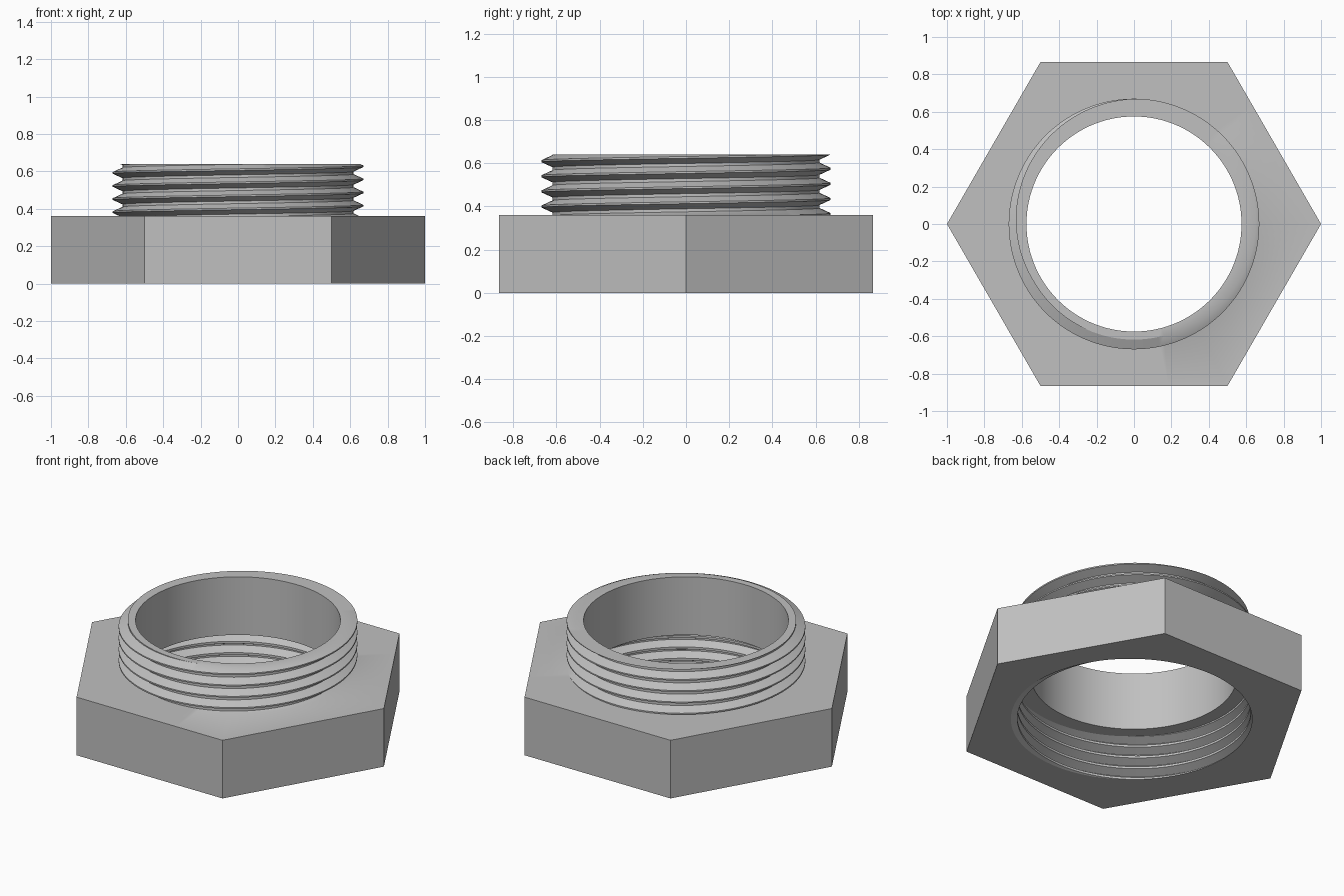
import bpy, bmesh, math

if "Cube" in bpy.data.objects:
    bpy.data.objects.remove(bpy.data.objects["Cube"], do_unlink=True)

COLUMNS = 120              # multiple of six, so the hexagon corners fall on columns
PITCH = 0.07
HEX_TOP, TOP, LEDGE = 0.36, 0.64, 0.28
BORE = 0.575
ANGLES = [2 * math.pi * i / COLUMNS for i in range(COLUMNS + 1)]


def circle(radius, z):
    return [(radius * math.cos(a), radius * math.sin(a), z) for a in ANGLES]


def hexagon(z):
    row = []
    for a in ANGLES:
        r = math.cos(math.pi / 6) / math.cos(a % (math.pi / 3) - math.pi / 6)
        row.append((r * math.cos(a), r * math.sin(a), z))
    return row


def thread(minor, major, low, high, crest_z):
    """Rows of a right-handed V thread, trimmed flat at both ends."""
    def radius(z, a):
        phase = ((z - crest_z) / PITCH - a / (2 * math.pi)) % 1
        away = min(phase, 1 - phase)              # 0 on the crest, 0.5 in the root
        t = min(max((away - 0.06) / 0.34, 0), 1)
        return major + (minor - major) * t

    rows = []
    first = math.floor((low - crest_z) / PITCH) - 2
    last = math.ceil((high - crest_z) / PITCH) + 2
    for turn in range(first, last):
        for step in (-0.06, 0.06, 0.40, 0.60):
            row = []
            for a in ANGLES:
                z = crest_z + (turn + step + a / (2 * math.pi)) * PITCH
                z = min(max(z, low), high)
                r = radius(z, a)
                row.append((r * math.cos(a), r * math.sin(a), z))
            rows.append(row)
    return rows


# One closed skin: hexagon, outer thread, bore, ledge, inner thread, underside
rows = [hexagon(0), hexagon(HEX_TOP)]
rows += thread(0.618, 0.67, HEX_TOP, TOP, 0.627)
rows += [circle(BORE, TOP), circle(BORE, LEDGE)]
rows += reversed(thread(0.655, 0.705, 0, LEDGE, 0.067))
rows.append(rows[0])

bm = bmesh.new()
grid = [[bm.verts.new(p) for p in row] for row in rows]
for lower, upper in zip(grid, grid[1:]):
    for i in range(COLUMNS):
        bm.faces.new((lower[i], lower[i + 1], upper[i + 1], upper[i]))
bmesh.ops.remove_doubles(bm, verts=bm.verts, dist=0.00001)
bmesh.ops.dissolve_degenerate(bm, edges=bm.edges, dist=0.00001)
bmesh.ops.recalc_face_normals(bm, faces=bm.faces)

mesh = bpy.data.meshes.new("threaded_hex_adapter")
bm.to_mesh(mesh)
bm.free()
adapter = bpy.data.objects.new("threaded_hex_adapter", mesh)
bpy.context.collection.objects.link(adapter)

# Plain grey metal
grey = bpy.data.materials.new("light_grey")
grey.use_nodes = True
colour = (0.53, 0.53, 0.53, 1)
grey.diffuse_color = colour
grey.node_tree.nodes["Principled BSDF"].inputs["Base Color"].default_value = colour
mesh.materials.append(grey)

# Smooth round walls, crisp edges
bpy.ops.object.select_all(action="DESELECT")
adapter.select_set(True)
bpy.context.view_layer.objects.active = adapter
bpy.ops.object.shade_smooth_by_angle(angle=math.radians(25))
